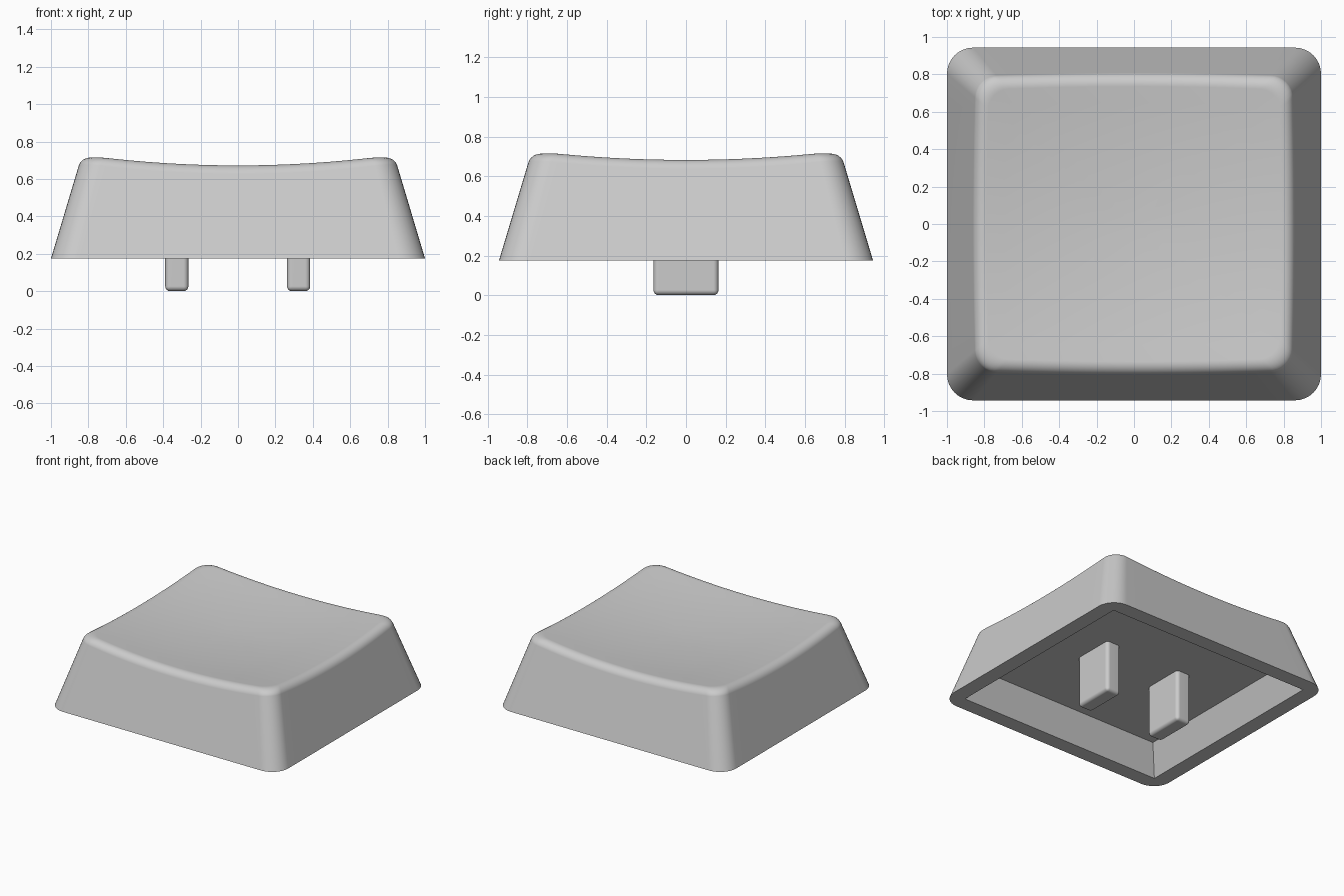
import bpy, bmesh, math
from mathutils import Vector

if "Cube" in bpy.data.objects:
    bpy.data.objects.remove(bpy.data.objects["Cube"])

HX, HY, BASE_Z = 1.0, 0.943, 0.175      # footprint half sizes and rim height
TAPER, CORNER, FILLET = 0.302, 0.14, 0.075
EDGE_SEG, ARC_SEG = 14, 8

grey = bpy.data.materials.new("plain_grey")
grey.diffuse_color = (0.6, 0.6, 0.6, 1)
grey.use_nodes = True
grey.node_tree.nodes["Principled BSDF"].inputs["Base Color"].default_value = grey.diffuse_color


def dish(x, y):
    """Height of the bowl-shaped top."""
    return 0.629 + 0.084 * x * x + 0.079 * y * y


def outline(k, hx, hy, r):
    """Point k of a rounded rectangle; r = 0 gives sharp corners."""
    side, j = divmod(k, EDGE_SEG + ARC_SEG)
    centres = [(hx - r, hy - r), (r - hx, hy - r), (r - hx, r - hy), (hx - r, r - hy)]
    cx, cy = centres[side]
    if j <= ARC_SEG:
        a = math.pi / 2 * (side + j / ARC_SEG)
        return cx + r * math.cos(a), cy + r * math.sin(a)
    a = math.pi / 2 * (side + 1)
    nx, ny = centres[(side + 1) % 4]
    t = (j - ARC_SEG) / EDGE_SEG
    return (cx + (nx - cx) * t + r * math.cos(a), cy + (ny - cy) * t + r * math.sin(a))


def wall_point(k, inset):
    return outline(k, HX - inset, HY - inset, CORNER - 0.15 * inset)


COUNT = 4 * (EDGE_SEG + ARC_SEG)
tilt = math.atan(TAPER)
tangent = FILLET * math.tan((math.pi / 2 - tilt) / 2)

# Inset at which the sloped wall meets the dish, for each outline point
meet = []
for k in range(COUNT):
    i = 0.15
    for _ in range(8):
        i = TAPER * (dish(*wall_point(k, i)) - BASE_Z)
    meet.append(i)

# Rings from the cavity ceiling, over the rim, up the walls and across the top
rings = []
for inset, z in ((0.205, 0.40), (0.119, BASE_Z)):
    rings.append([(*outline(k, HX - inset, HY - inset, 0), z) for k in range(COUNT)])
rings.append([(*wall_point(k, 0), BASE_Z) for k in range(COUNT)])
for s in range(8):
    a = tilt + (math.pi / 2 - tilt) * s / 7
    ring = []
    for k in range(COUNT):
        p = wall_point(k, meet[k] + tangent - FILLET * math.cos(a))
        ring.append((*p, dish(*p) - FILLET * (1 - math.sin(a))))
    rings.append(ring)
rim = rings[-1]
for f in (0.88, 0.74, 0.58, 0.4, 0.2):
    rings.append([(x * f, y * f, dish(x * f, y * f)) for x, y, z in rim])

# Hollow cap
bm = bmesh.new()
verts = [[bm.verts.new(p) for p in ring] for ring in rings]
for low, high in zip(verts, verts[1:]):
    for k in range(COUNT):
        n = (k + 1) % COUNT
        bm.faces.new((low[k], low[n], high[n], high[k]))
bm.faces.new(verts[0][::-1])
centre = bm.verts.new((0, 0, dish(0, 0)))
for k in range(COUNT):
    bm.faces.new((verts[-1][k], verts[-1][(k + 1) % COUNT], centre))
bmesh.ops.remove_doubles(bm, verts=bm.verts, dist=1e-5)
bmesh.ops.recalc_face_normals(bm, faces=bm.faces)


def finish(name, bm):
    mesh = bpy.data.meshes.new(name)
    bm.to_mesh(mesh)
    bm.free()
    mesh.materials.append(grey)
    obj = bpy.data.objects.new(name, mesh)
    bpy.context.collection.objects.link(obj)
    bpy.ops.object.select_all(action='DESELECT')
    obj.select_set(True)
    bpy.context.view_layer.objects.active = obj
    bpy.ops.object.shade_smooth_by_angle(angle=math.radians(35))
    # Large faces stay visually flat next to their rounded edges
    flat = obj.modifiers.new("flat_sides", 'WEIGHTED_NORMAL')
    flat.keep_sharp = True


finish("cap_shell", bm)

# Two rounded mounting prongs fixed to the cavity ceiling
for name, x in (("left_prong", -0.327), ("right_prong", 0.324)):
    bm = bmesh.new()
    bmesh.ops.create_cube(bm, size=1)
    for v in bm.verts:
        v.co = Vector((x + v.co.x * 0.124, v.co.y * 0.328, 0.405 * (v.co.z + 0.5)))
    edges = [e for e in bm.edges if min(v.co.z for v in e.verts) < 0.1]
    bmesh.ops.bevel(bm, geom=edges, offset=0.026, segments=4, profile=0.5, affect='EDGES')
    bmesh.ops.recalc_face_normals(bm, faces=bm.faces)
    finish(name, bm)
